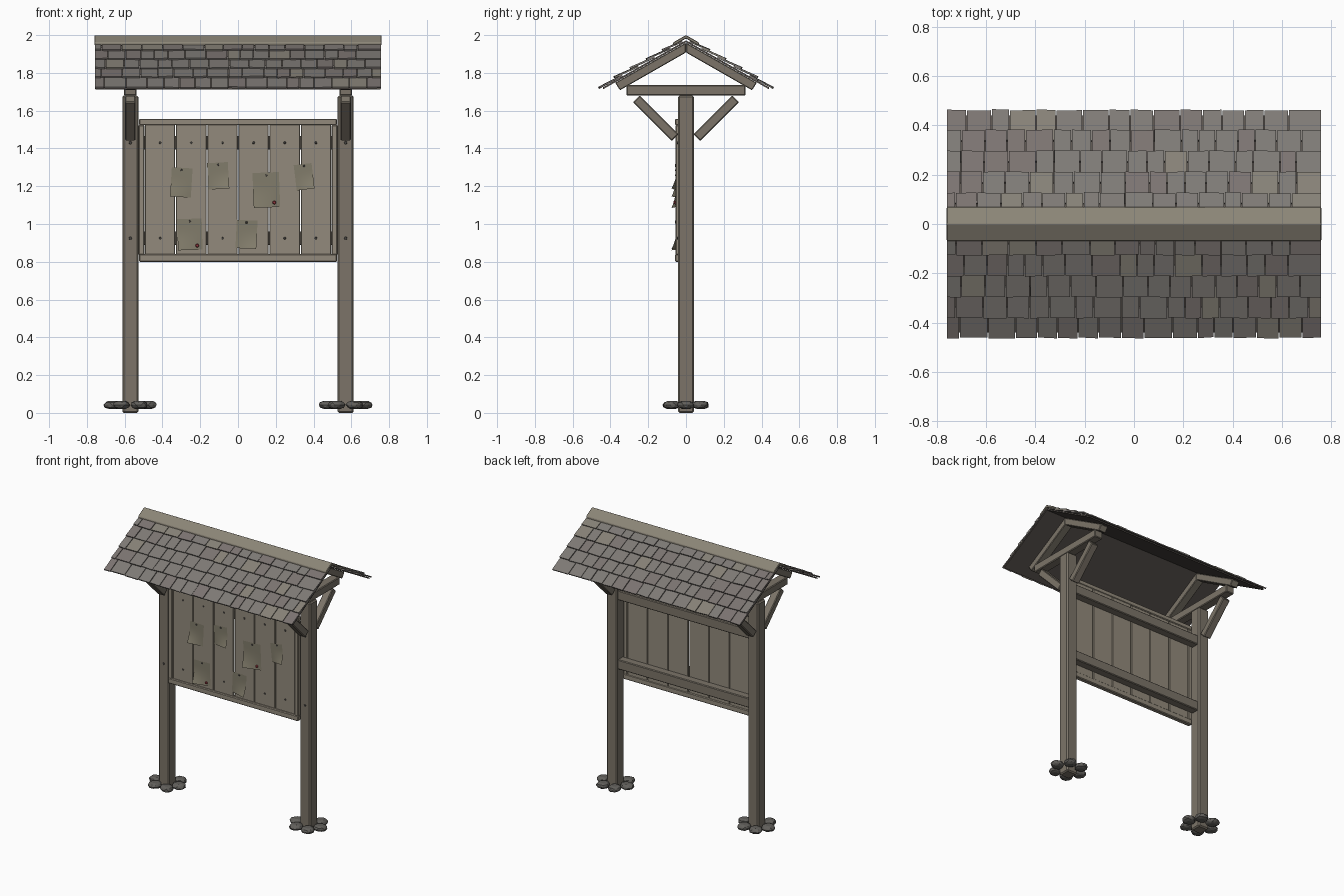
import bpy, bmesh, math, random
from mathutils import Vector, Matrix

random.seed(4)
default = bpy.data.objects.get("Cube")
if default:
    bpy.data.objects.remove(default)


def material(name, rgb):
    m = bpy.data.materials.new(name)
    m.use_nodes = True
    m.diffuse_color = (*rgb, 1)
    bsdf = m.node_tree.nodes["Principled BSDF"]
    bsdf.inputs["Base Color"].default_value = (*rgb, 1)
    bsdf.inputs["Roughness"].default_value = 0.9
    return m


timber = material("timber", (0.2, 0.175, 0.14))
board = material("board", (0.29, 0.255, 0.2))
board_warm = material("board_warm", (0.26, 0.22, 0.185))
cap_wood = material("cap_wood", (0.26, 0.235, 0.185))
shingle_mats = [material("shingle_grey", (0.21, 0.195, 0.18)),
                material("shingle_brown", (0.2, 0.175, 0.165)),
                material("shingle_tan", (0.24, 0.22, 0.185))]
deck_wood = material("deck_wood", (0.1, 0.085, 0.075))
paper = material("paper", (0.22, 0.2, 0.145))
iron = material("iron", (0.08, 0.075, 0.07))
wax = material("wax", (0.3, 0.04, 0.05))
rock = material("rock", (0.12, 0.115, 0.105))


def finish(name, bm, mats, bevel=0):
    bmesh.ops.recalc_face_normals(bm, faces=bm.faces)
    mesh = bpy.data.meshes.new(name)
    bm.to_mesh(mesh)
    bm.free()
    for m in mats:
        mesh.materials.append(m)
    ob = bpy.data.objects.new(name, mesh)
    bpy.context.collection.objects.link(ob)
    if bevel:
        mod = ob.modifiers.new("Bevel", "BEVEL")
        mod.width = bevel
        mod.segments = 1
    return ob


def box(name, center, size, mat, rot_x=0, bevel=0.005):
    bm = bmesh.new()
    place = (Matrix.Translation(center) @ Matrix.Rotation(rot_x, 4, "X")
             @ Matrix.Diagonal((*size, 1)))
    bmesh.ops.create_cube(bm, size=1, matrix=place)
    return finish(name, bm, [mat], bevel)


def prism(name, profile, x, width, mat, bevel=0.0):
    """Extrude a (y, z) profile along x."""
    bm = bmesh.new()
    face = bm.faces.new([bm.verts.new((x - width / 2, y, z)) for y, z in profile])
    new = bmesh.ops.extrude_face_region(bm, geom=[face])["geom"]
    bmesh.ops.translate(bm, vec=(width, 0, 0),
                        verts=[v for v in new if isinstance(v, bmesh.types.BMVert)])
    return finish(name, bm, [mat], bevel)


def disc(name, center, radius, depth, mat):
    bm = bmesh.new()
    place = Matrix.Translation(center) @ Matrix.Rotation(math.pi / 2, 4, "X")
    bmesh.ops.create_cone(bm, cap_ends=True, segments=8, radius1=radius,
                          radius2=radius * 0.7, depth=depth, matrix=place)
    return finish(name, bm, [mat])


def stone(name, center, angle):
    bm = bmesh.new()
    bmesh.ops.create_icosphere(bm, subdivisions=2, radius=1)
    for v in bm.verts:
        v.co *= random.uniform(0.92, 1.08)
        v.co.z = max(-0.8, min(0.8, v.co.z))
    bm.transform(Matrix.Translation(center) @ Matrix.Rotation(angle, 4, "Z")
                 @ Matrix.Diagonal((0.046, 0.045, 0.026, 1)))
    return finish(name, bm, [rock])


# Posts, tie beams, braces, rafters and the stones at the feet
SLOPE = 0.566
POST_X = 0.57
NAIL_ROWS = (0.925, 1.43)
for side, sx in (("left", 1), ("right", -1)):
    x = sx * POST_X
    box(f"{side}_post", (x, 0, 0.84), (0.085, 0.085, 1.68), timber, bevel=0.008)
    box(f"{side}_tie_beam", (x, 0, 1.708), (0.066, 0.63, 0.056), timber)
    for end, sy in (("front", -1), ("back", 1)):
        box(f"{side}_{end}_brace", (x, sy * 0.16, 1.56), (0.056, 0.29, 0.05),
            timber, rot_x=sy * math.pi / 4)
        rafter = [(0, 1.96), (0.375, 1.748), (0.35, 1.708), (0, 1.908)]
        prism(f"{side}_{end}_rafter", [(sy * y, z) for y, z in rafter], x, 0.06,
              timber, 0.004)
    for i, z in enumerate(NAIL_ROWS):
        disc(f"{side}_post_nail_{i}", (x, -0.044, z), 0.009, 0.006, iron)
    for i in range(6):
        a = i * math.pi / 3
        stone(f"{side}_stone_{i}",
              (x + 0.095 * math.cos(a), 0.088 * math.sin(a), 0.042), a)

# Notice board: planks, frame and back rails
PLANK = 0.165
for i in range(6):
    x = (i - 2.5) * PLANK
    box(f"plank_{i}", (x, -0.037 + random.uniform(-0.002, 0.002), 1.18),
        (PLANK - random.uniform(0.003, 0.007), 0.016, 0.72),
        random.choice((board, board, board_warm)), bevel=0.003)
    for j, z in enumerate(NAIL_ROWS):
        disc(f"plank_nail_{i}_{j}", (x, -0.047, z), 0.007, 0.006, iron)
box("frame_top", (0, -0.041, 1.54), (1.05, 0.034, 0.034), board)
box("frame_bottom", (0, -0.041, 0.82), (1.05, 0.034, 0.04), board)
for side, sx in (("left", 1), ("right", -1)):
    box(f"frame_{side}", (sx * 0.51, -0.041, 1.18), (0.032, 0.03, 0.69), board)
for name, z in zip(("lower", "upper"), NAIL_ROWS):
    box(f"{name}_back_rail", (0, 0, z), (1.07, 0.06, 0.07), timber)

# Pinned notices with curling lower corners: x, z, width, height, tilt, sealed
notices = [(-0.3, 1.22, 0.11, 0.155, 0.06, False),
           (-0.105, 1.255, 0.11, 0.14, -0.06, False),
           (0.15, 1.18, 0.14, 0.185, -0.04, True),
           (0.35, 1.25, 0.095, 0.135, -0.12, False),
           (-0.255, 0.945, 0.13, 0.165, -0.03, True),
           (0.045, 0.945, 0.11, 0.15, 0.05, False)]
for n, (x, z, w, h, tilt, sealed) in enumerate(notices):
    bm = bmesh.new()
    bmesh.ops.create_grid(bm, x_segments=6, y_segments=8, size=0.5)
    hand = 1 if n % 2 else -1
    for v in bm.verts:
        u, t = v.co.x, v.co.y
        lift = 0.03 * max(0, 0.2 - t) ** 2 * (0.9 + 1.8 * hand * u)
        v.co = Vector((u * w, -0.002 - lift, t * h))
    bm.transform(Matrix.Translation((x, -0.048, z)) @ Matrix.Rotation(tilt, 4, "Y"))
    sheet = finish(f"notice_{n}", bm, [paper])
    for p in sheet.data.polygons:
        p.use_smooth = True
    disc(f"notice_pin_{n}", (x, -0.053, z + h * 0.42), 0.006, 0.008, iron)
    if sealed:
        disc(f"wax_seal_{n}", (x + w * 0.3, -0.06, z - h * 0.36), 0.01, 0.01, wax)

# Roof: deck, overlapping shingle courses and ridge cap
HALF = 0.76
EAVE_Y = 0.457
STEP = 0.085


def shingle_slope(name, sy):
    down = Vector((0, sy, -SLOPE)).normalized()
    up = Vector((0, sy * SLOPE, 1)).normalized()
    stretch = math.hypot(1, SLOPE)
    bm = bmesh.new()
    for row in range(5):
        edge = (EAVE_Y - row * STEP) * stretch
        head = max(0.02, edge - 0.14)
        raise_ = 0.012 if row else 0.003
        x = -HALF
        first = True
        while x < HALF - 0.001:
            w = random.uniform(0.065, 0.115) * (random.uniform(0.4, 0.9) if first else 1)
            first = False
            x2 = x + w if x + w < HALF - 0.04 else HALF
            lift = raise_ + random.uniform(0, 0.002)
            thick = random.uniform(0.007, 0.01)
            mat = random.choices((0, 1, 2), (6, 2, 1))[0]
            corners = []
            for layer in (0, thick):
                for px, v, n in ((x + 0.002, head, 0), (x2 - 0.002, head, 0),
                                 (x2 - 0.002, edge, lift), (x + 0.002, edge, lift)):
                    if v == edge and layer == 0:
                        slip = random.uniform(-0.004, 0.002)
                        corners.append((px, v + slip, n))
                    elif v == edge:
                        corners.append((px, corners[len(corners) - 4][1], n + layer))
                    else:
                        corners.append((px, v, n + layer))
            vs = [bm.verts.new(Vector((px, 0, 1.972)) + down * v + up * n)
                  for px, v, n in corners]
            quads = [vs[3::-1], vs[4:]]
            for k in range(4):
                m = (k + 1) % 4
                quads.append([vs[k], vs[m], vs[m + 4], vs[k + 4]])
            for q in quads:
                bm.faces.new(q).material_index = mat
            x = x2
    return finish(name, bm, shingle_mats)


def chevron(top, reach, thick):
    """Closed inverted V in (y, z)."""
    drop = reach * SLOPE
    return [(-reach, top - drop), (0, top), (reach, top - drop),
            (reach, top - drop - thick), (0, top - thick), (-reach, top - drop - thick)]


prism("roof_deck", chevron(1.972, 0.44, 0.01), 0, 2 * HALF - 0.01, deck_wood)
prism("ridge_cap", chevron(2.0, 0.068, 0.018), 0, 2 * HALF, cap_wood, 0.003)
shingle_slope("front_shingles", -1)
shingle_slope("back_shingles", 1)
